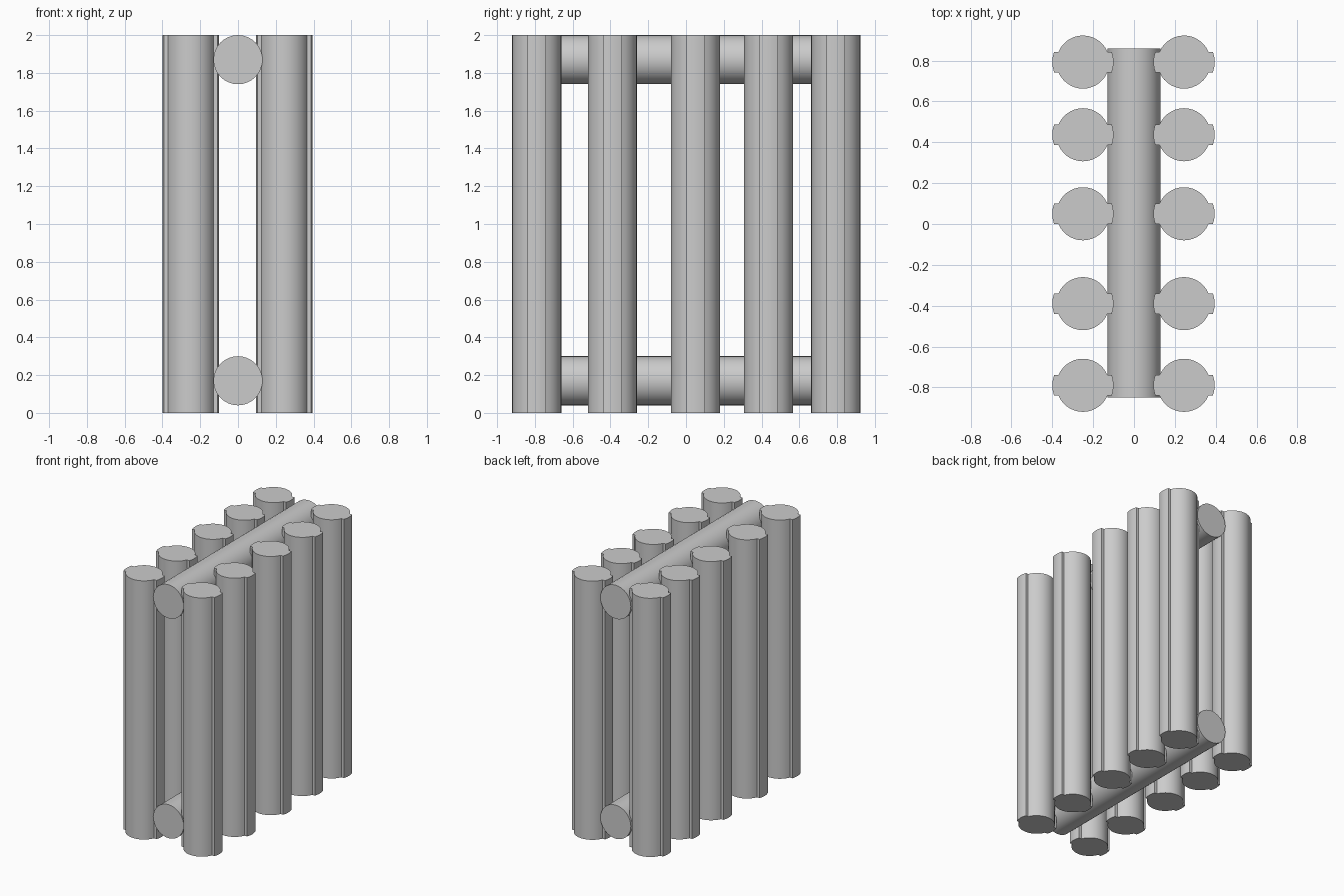
import bpy, bmesh
from math import sin, cos, asin, pi, radians
from mathutils import Matrix

cube = bpy.data.objects.get("Cube")
if cube:
    bpy.data.objects.remove(cube, do_unlink=True)

grey = bpy.data.materials.new("plain grey")
grey.use_nodes = True
colour = (0.6, 0.6, 0.6, 1)
grey.diffuse_color = colour
grey.node_tree.nodes["Principled BSDF"].inputs["Base Color"].default_value = colour

RADIUS = 0.13       # tube and pipe radius
RIB_RADIUS = 0.15   # reach of the side ribs
RIB_HALF = 0.05     # half width of a rib


def arc(radius, start, end, steps):
    angles = [start + (end - start) * i / steps for i in range(steps + 1)]
    return [(radius * cos(a), radius * sin(a)) for a in angles]


def ribbed_profile():
    """Round outline with a shallow rib on the +x and -x sides."""
    inner, outer = asin(RIB_HALF / RADIUS), asin(RIB_HALF / RIB_RADIUS)
    half = arc(RIB_RADIUS, -outer, outer, 4) + arc(RADIUS, inner, pi - inner, 14)
    return half + [(-x, -y) for x, y in half]


def extrude(name, outline, length, matrix):
    """Extrude an outline along local z, then place it."""
    bm = bmesh.new()
    base = bm.faces.new([bm.verts.new((x, y, 0)) for x, y in outline])
    top = bmesh.ops.extrude_face_region(bm, geom=[base], use_keep_orig=True)
    verts = [v for v in top["geom"] if isinstance(v, bmesh.types.BMVert)]
    bmesh.ops.translate(bm, verts=verts, vec=(0, 0, length))
    bmesh.ops.recalc_face_normals(bm, faces=bm.faces)
    mesh = bpy.data.meshes.new(name)
    bm.to_mesh(mesh)
    bm.free()
    mesh.materials.append(grey)
    mesh.transform(matrix)
    obj = bpy.data.objects.new(name, mesh)
    bpy.context.collection.objects.link(obj)
    bpy.ops.object.select_all(action="DESELECT")
    obj.select_set(True)
    bpy.context.view_layer.objects.active = obj
    bpy.ops.object.shade_smooth_by_angle(angle=radians(30))


# Two rows of upright ribbed tubes
for side, x in (("right", -0.25), ("left", 0.245)):
    for i, y in enumerate((-0.79, -0.39, 0.05, 0.437, 0.793)):
        extrude(f"{side}_tube_{i + 1}", ribbed_profile(), 2,
                Matrix.Translation((x, y, 0)))

# Header pipes running front to back between the rows
circle = arc(RADIUS, 0, 2 * pi, 32)[:-1]
for name, z in (("lower_pipe", 0.17), ("upper_pipe", 1.87)):
    extrude(name, circle, 1.71,
            Matrix.Translation((0, -0.85, z)) @ Matrix.Rotation(-pi / 2, 4, "X"))
